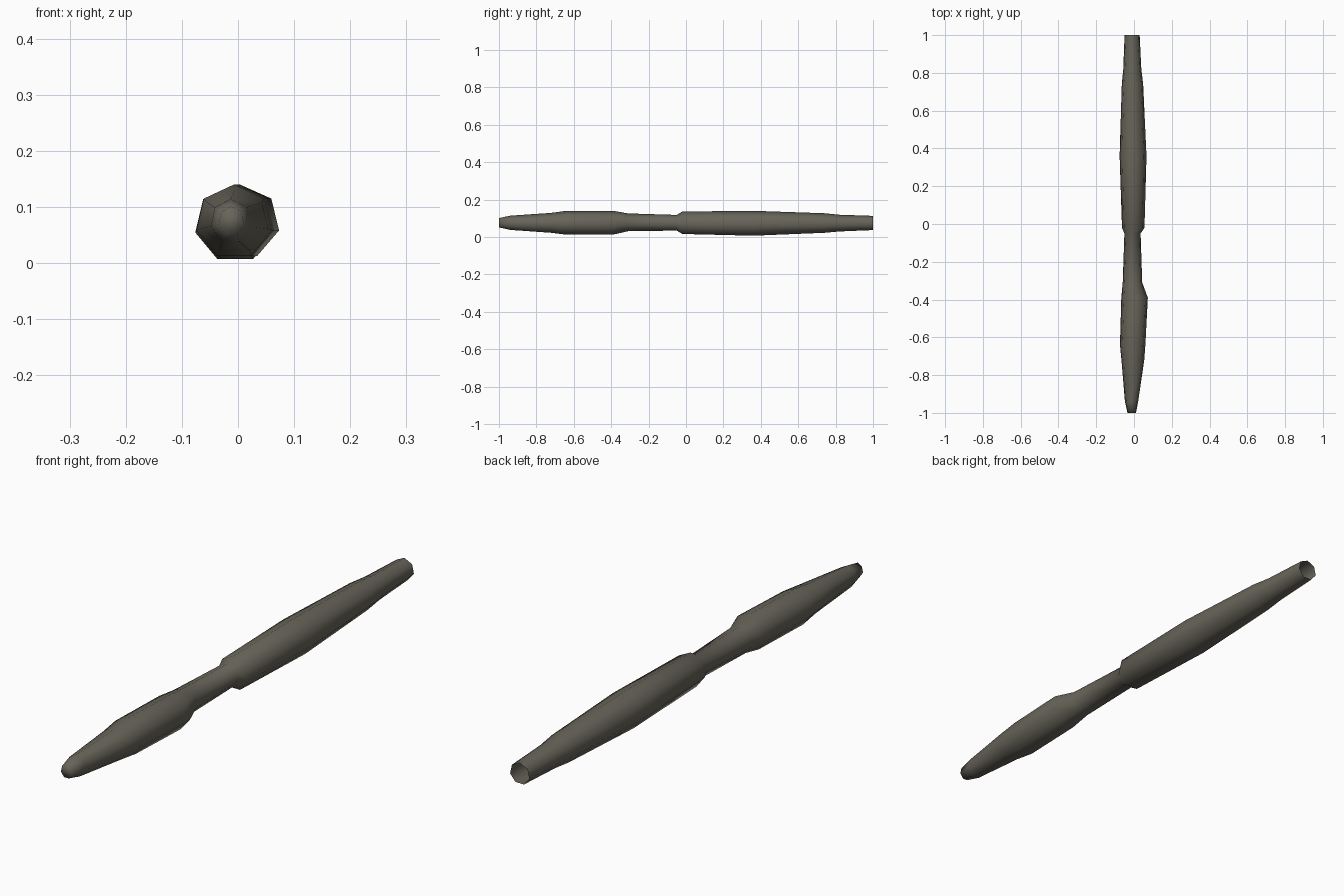
import bpy, bmesh, math

bark = bpy.data.materials.new("grey_brown")
bark.diffuse_color = (0.135, 0.128, 0.100, 1)

# Rings along the shaft: y, centre x, centre z, radius x, radius z
RINGS = [
    (-1.00, -0.012, 0.075, 0.023, 0.026),
    (-0.94, -0.013, 0.074, 0.036, 0.040),
    (-0.72, -0.006, 0.073, 0.062, 0.056),
    (-0.64, -0.007, 0.073, 0.069, 0.067),
    (-0.39,  0.003, 0.073, 0.072, 0.067),
    (-0.31, -0.008, 0.076, 0.053, 0.050),
    (-0.05, -0.008, 0.074, 0.044, 0.044),
    (-0.02, -0.004, 0.073, 0.061, 0.063),
    ( 0.36, -0.005, 0.070, 0.073, 0.070),
    ( 0.74, -0.008, 0.072, 0.058, 0.055),
    ( 0.82, -0.009, 0.072, 0.049, 0.047),
    ( 1.00, -0.010, 0.073, 0.041, 0.040),
]
SIDES = 7

# Seven-sided lumpy shaft, blunt closed tip in front, open at the back
bm = bmesh.new()
loops = []
for y, cx, cz, rx, rz in RINGS:
    loops.append([bm.verts.new((cx + rx * math.sin(2 * math.pi * i / SIDES), y,
                                cz + rz * math.cos(2 * math.pi * i / SIDES)))
                  for i in range(SIDES)])
for a, b in zip(loops, loops[1:]):
    for i in range(SIDES):
        j = (i + 1) % SIDES
        bm.faces.new((a[i], a[j], b[j], b[i]))
bm.faces.new(loops[0])
bmesh.ops.recalc_face_normals(bm, faces=bm.faces)
for f in bm.faces:
    f.smooth = True

mesh = bpy.data.meshes.new("shaft")
bm.to_mesh(mesh)
bm.free()
mesh.materials.append(bark)
shaft = bpy.data.objects.new("shaft", mesh)
bpy.context.collection.objects.link(shaft)
